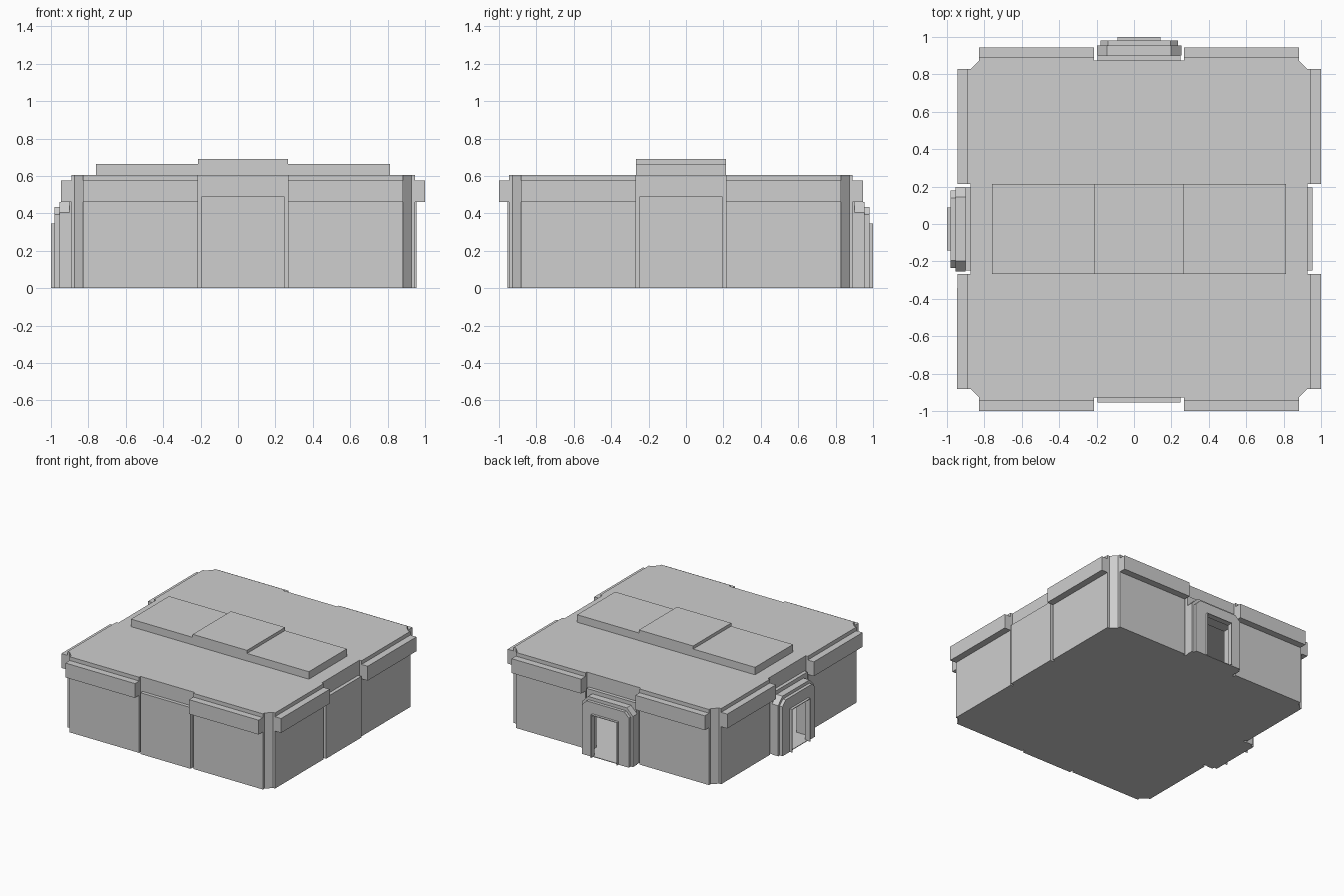
import bpy, bmesh, math
from mathutils import Matrix, Vector

old = bpy.data.objects.get("Cube")
if old:
    bpy.data.objects.remove(old, do_unlink=True)

grey = bpy.data.materials.new("plain grey")
grey.use_nodes = True
colour = (0.62, 0.62, 0.62, 1)
grey.diffuse_color = colour
grey.node_tree.nodes["Principled BSDF"].inputs["Base Color"].default_value = colour

# The block is offset so that the two porches balance the footprint
CENTRE = Matrix.Translation((0.027, -0.027, 0))
SIDES = ("back", "right", "front", "left")


def prism(name, points, sweep, matrix):
    """Extrude a flat outline along a vector, then place it."""
    bm = bmesh.new()
    face = bm.faces.new([bm.verts.new(p) for p in points])
    moved = bmesh.ops.extrude_face_region(bm, geom=[face])["geom"]
    verts = [v for v in moved if isinstance(v, bmesh.types.BMVert)]
    bmesh.ops.translate(bm, verts=verts, vec=Vector(sweep))
    bmesh.ops.recalc_face_normals(bm, faces=bm.faces)
    bm.transform(matrix)
    mesh = bpy.data.meshes.new(name)
    bm.to_mesh(mesh)
    bm.free()
    mesh.materials.append(grey)
    obj = bpy.data.objects.new(name, mesh)
    bpy.context.collection.objects.link(obj)
    return obj


def slab(name, outline, side, near, far):
    """Wall piece: outline in (along wall, height), thickness outwards."""
    turn = CENTRE @ Matrix.Rotation(math.radians(90 * side), 4, 'Z')
    return prism(SIDES[side] + "_" + name, [(u, near, z) for u, z in outline],
                 (0, far - near, 0), turn)


def rect(u0, u1, z0, z1):
    return [(u0, z0), (u1, z0), (u1, z1), (u0, z1)]


def arch(half, top, cut, inner, inner_top):
    """Doorway outline with clipped upper corners."""
    right = [(inner, inner_top), (inner, 0), (half, 0), (half, top - cut)]
    if cut:
        right.append((half - cut, top))
    else:
        right[-1] = (half, top)
    return right + [(-u, z) for u, z in reversed(right)]


def box(name, x0, x1, y0, y1, z0, z1):
    pts = [(x0, y0, z0), (x1, y0, z0), (x1, y1, z0), (x0, y1, z0)]
    return prism(name, pts, (0, 0, z1 - z0), CENTRE)


# Hollow core with clipped corners
H, E, ROOF = 0.90, 0.855, 0.605
ring = [(E, -H), (H, -E), (H, E), (E, H), (-E, H), (-H, E), (-H, -E), (-E, -H)]
core = prism("core_walls", [(x, y, 0) for x, y in ring], (0, 0, ROOF), CENTRE)
cutters = [box("room_cutter", -0.86, 0.86, -0.86, 0.86, 0.005, 0.57)]
for side in (0, 1):
    cutters.append(slab("door_cutter", rect(-0.18, 0.18, 0.005, 0.37), side, 0.8, 0.95))
bpy.context.view_layer.objects.active = core
for cutter in cutters:
    cutter.hide_render = True
    mod = core.modifiers.new("opening", 'BOOLEAN')
    mod.operation = 'DIFFERENCE'
    mod.solver = 'EXACT'
    mod.object = cutter
    bpy.ops.object.modifier_apply(modifier=mod.name)
    bpy.data.objects.remove(cutter, do_unlink=True)

# Wall panels and overhanging bands, two on each side
for side in range(4):
    for label, u0, u1 in (("a", -E, -0.24), ("b", 0.24, E)):
        slab("wall_panel_" + label, rect(u0, u1, 0, ROOF), side, 0.88, 0.918)
        slab("band_" + label, rect(u0, u1, 0.46, 0.575), side, 0.91, 0.972)

# Blank centre panels on the closed sides
for side in (2, 3):
    slab("centre_panel", rect(-0.222, 0.222, 0, 0.49), side, 0.89, 0.928)

# Stepped porches with open doorways
for side in (0, 1):
    slab("door_backing", arch(0.222, 0.49, 0, 0.18, 0.37), side, 0.89, 0.928)
    slab("door_surround", arch(0.226, 0.46, 0.055, 0.18, 0.37), side, 0.928, 0.982)
    slab("door_frame", arch(0.207, 0.435, 0.04, 0.113, 0.34), side, 0.982, 1.007)
    slab("door_trim", arch(0.116, 0.345, 0, 0.111, 0.34), side, 0.99, 1.027)
    slab("door_floor", rect(-0.18, 0.18, 0, 0.005), side, 0.85, 1.005)

# Raised roof plates
box("roof_plate", -0.787, 0.787, -0.24, 0.24, 0.60, 0.665)
box("roof_cap", -0.24, 0.24, -0.241, 0.241, 0.60, 0.69)
